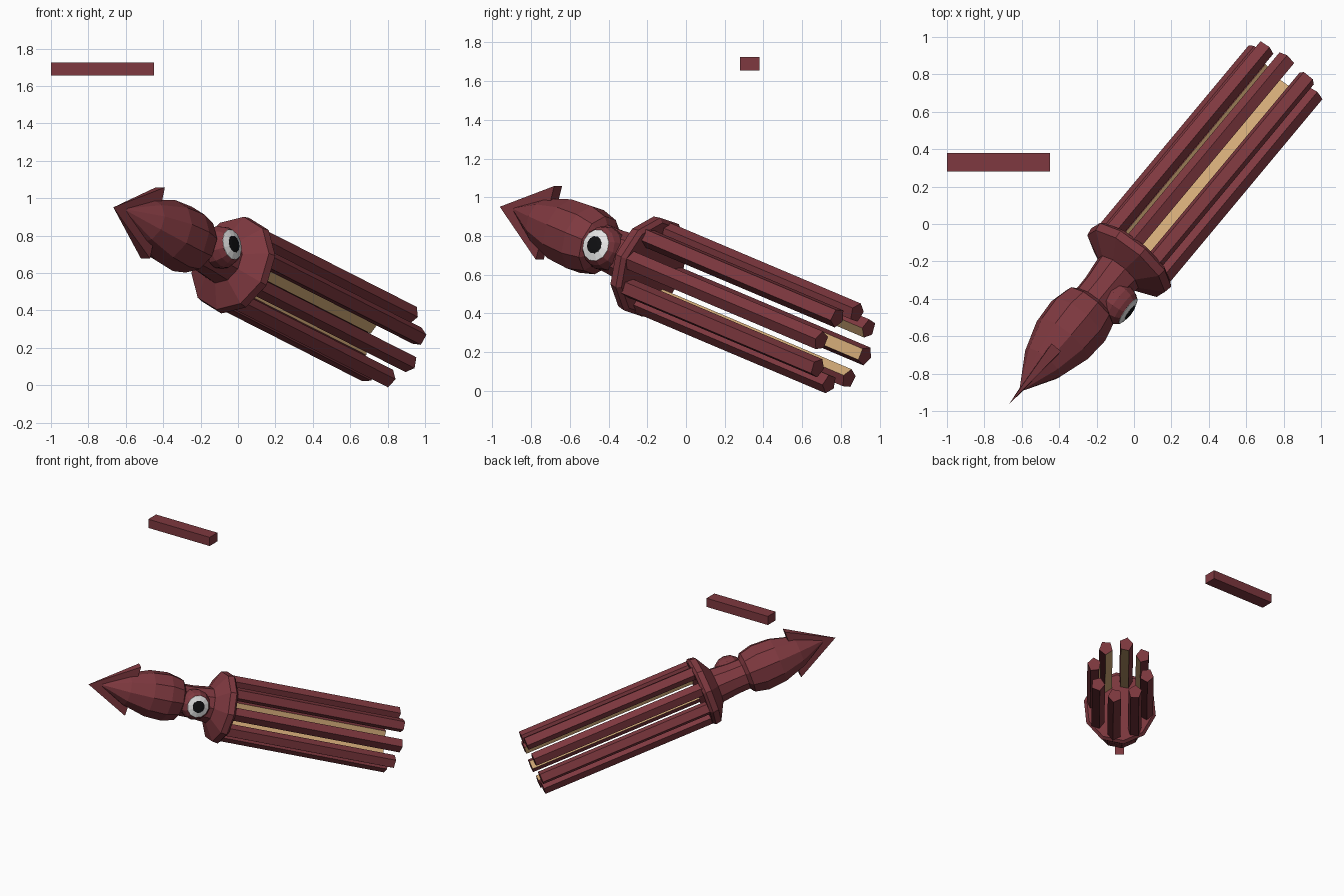
import bpy, bmesh, math
from mathutils import Vector

if "Cube" in bpy.data.objects:
    bpy.data.objects.remove(bpy.data.objects["Cube"])


def material(name, rgb):
    m = bpy.data.materials.new(name)
    m.diffuse_color = (*rgb, 1)
    m.use_nodes = True
    m.node_tree.nodes["Principled BSDF"].inputs["Base Color"].default_value = m.diffuse_color
    return m


RED = material("dark red skin", (0.21, 0.04, 0.05))
BEIGE = material("beige underside", (0.66, 0.41, 0.19))
WHITE = material("eye white", (0.80, 0.80, 0.80))
BLACK = material("pupil black", (0.005, 0.005, 0.006))

# Body frame: D runs from the tail tip to the arm ends, U sideways, V upwards
HEADING, PITCH, ROLL = math.radians(50.2), math.radians(18), math.radians(12)
ch, sh, cp, sp = math.cos(HEADING), math.sin(HEADING), math.cos(PITCH), math.sin(PITCH)
D = Vector((ch * cp, sh * cp, -sp))
U = Vector((sh, -ch, 0))
V = Vector((ch * sp, sh * sp, cp))
TIP = Vector((-0.663, -0.957, 0.968))


def around(angle):
    """Unit vector pointing away from the body axis."""
    return U * math.cos(angle) + V * math.sin(angle)


def skin(name, sections, mats, stripe=None):
    """Join equal-sized loops of points into a closed flat-shaded solid."""
    bm = bmesh.new()
    loops = [[bm.verts.new(p) for p in sec] for sec in sections]
    n = len(loops[0])
    for a, b in zip(loops, loops[1:]):
        for i in range(n):
            j = (i + 1) % n
            f = bm.faces.new((a[i], a[j], b[j], b[i]))
            if i == stripe:
                f.material_index = 1
    bm.faces.new(loops[0])
    bm.faces.new(loops[-1])
    bmesh.ops.remove_doubles(bm, verts=bm.verts, dist=0.0005)
    bmesh.ops.recalc_face_normals(bm, faces=bm.faces)
    me = bpy.data.meshes.new(name)
    bm.to_mesh(me)
    bm.free()
    for m in mats:
        me.materials.append(m)
    ob = bpy.data.objects.new(name, me)
    bpy.context.collection.objects.link(ob)
    return ob


def lathe(name, profile, origin, axis, side, mat, sides):
    """Revolve (height, radius) pairs about an axis."""
    other = axis.cross(side)
    turns = [2 * math.pi * i / sides for i in range(sides)]
    skin(name, [[origin + axis * h + (side * math.cos(t) + other * math.sin(t)) * r
                 for t in turns] for h, r in profile], [mat])


# Mantle, neck and the flared collar
out = around(ROLL)
lathe("mantle", [(0.08, 0), (0.29, 0.120), (0.46, 0.173), (0.60, 0.182),
                 (0.70, 0.158), (0.73, 0.115)], TIP, D, out, RED, 10)
lathe("neck", [(0.70, 0.120), (0.82, 0.122), (0.97, 0.138)], TIP, D, out, RED, 10)
lathe("collar", [(0.95, 0.137), (1.02, 0.262), (1.065, 0.270), (1.085, 0.248)],
      TIP, D, out, RED, 10)

# Tail fins: one thin arrowhead, pointed at the tail tip
skin("tail_fins", [
    [TIP - V * 0.018] * 4,
    [TIP + D * (0.34 if abs(v) > 0.1 else 0.36) + U * u + V * v
     for u, v in ((-0.032, -0.195), (0.032, -0.195), (0.032, 0.205), (-0.032, 0.205))],
], [RED])

# Eye: socket dome, white ring and pupil on one side of the neck
eye = TIP + D * 0.81
lathe("eye_socket", [(0.03, 0.09), (0.07, 0.112), (0.11, 0.115), (0.15, 0.102), (0.174, 0.084)],
      eye, out, D, RED, 12)
lathe("eye_white", [(0.165, 0.084), (0.176, 0.083), (0.188, 0.046)], eye, out, D, WHITE, 12)
lathe("pupil", [(0.184, 0.046), (0.189, 0.046), (0.192, 0.025)], eye, out, D, BLACK, 12)

# Eight five-sided arms, ridge outwards, with the inward face beige
for k in range(8):
    a = ROLL + k * math.pi / 4
    r, t = around(a), around(a + math.pi / 2)
    loop = [r * (0.197 + 0.052 * math.cos(q)) + t * 0.052 * math.sin(q)
            for q in (2 * math.pi * i / 5 for i in range(5))]
    skin(f"arm_{k + 1}", [[TIP + D * s + p for p in loop] for s in (1.06, 2.42)],
         [RED, BEIGE], stripe=2)

# Separate floating bar
skin("floating_bar", [[Vector((x, y, z)) for y, z in
                       ((0.28, 1.655), (0.38, 1.655), (0.38, 1.725), (0.28, 1.725))]
                      for x in (-1.0, -0.45)], [RED])
